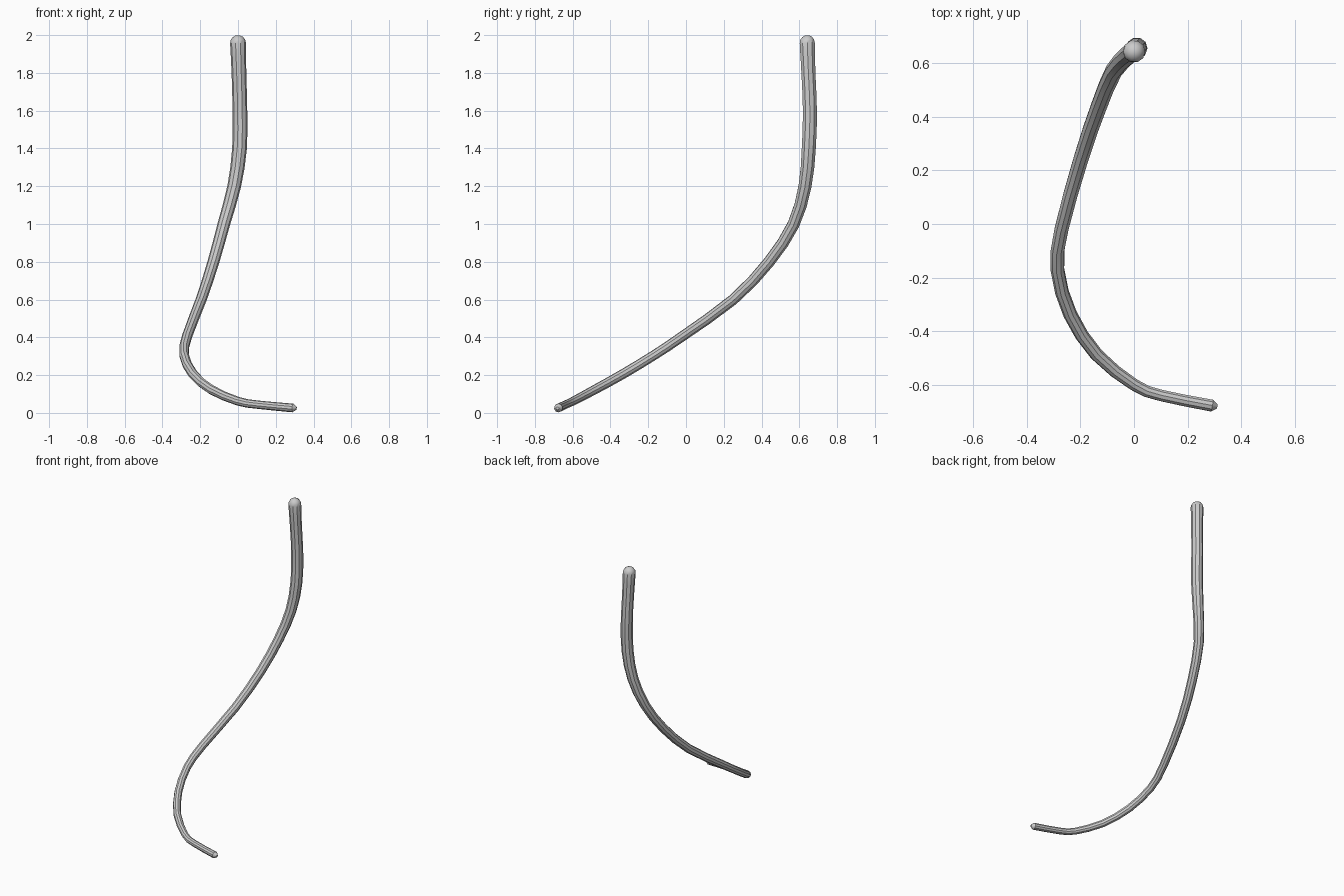
import bpy, bmesh, math
from mathutils import Vector

if "Cube" in bpy.data.objects:
    bpy.data.objects.remove(bpy.data.objects["Cube"])

SIDES = 10

# Centre line of the bent rod, top to tip: x, y, z, radius
PATH = [
    (0.00, 0.642, 1.958, 0.042), (0.005, 0.648, 1.80, 0.039),
    (0.010, 0.656, 1.60, 0.039), (0.008, 0.650, 1.40, 0.039),
    (-0.020, 0.630, 1.20, 0.036), (-0.075, 0.570, 1.00, 0.033),
    (-0.130, 0.440, 0.80, 0.031), (-0.195, 0.250, 0.60, 0.029),
    (-0.270, -0.020, 0.405, 0.027), (-0.285, -0.170, 0.305, 0.026),
    (-0.238, -0.335, 0.205, 0.026), (-0.140, -0.485, 0.122, 0.025),
    (0.000, -0.598, 0.062, 0.023), (0.100, -0.638, 0.044, 0.022),
    (0.290, -0.676, 0.026, 0.023),
]


def spline(p0, p1, p2, p3, t):
    return 0.5 * (2 * p1 + (p2 - p0) * t + (2 * p0 - 5 * p1 + 4 * p2 - p3) * t * t
                  + (3 * p1 - p0 - 3 * p2 + p3) * t ** 3)


# Smooth the path
pts = [Vector(p) for p in PATH]
ext = [2 * pts[0] - pts[1]] + pts + [2 * pts[-1] - pts[-2]]
fine = [spline(*ext[i:i + 4], t) for i in range(len(pts) - 1) for t in (0, 0.5)]
fine.append(pts[-1])
pos = [p.to_3d() for p in fine]
tan = [(pos[min(i + 1, len(pos) - 1)] - pos[max(i - 1, 0)]).normalized()
       for i in range(len(pos))]
stations = [(p, t, f[3]) for p, t, f in zip(pos, tan, fine)]

# Domed top end
dome = []
for a in (75, 50, 25):
    a = math.radians(a)
    dome.append((pos[0] - tan[0] * 0.042 * math.sin(a), tan[0], 0.042 * math.cos(a)))
stations = dome + stations
# Short chamfer at the thin tip
stations.append((pos[-1] + tan[-1] * 0.02, tan[-1], 0.008))

# Sweep rings along the path, carrying the frame along to avoid twist
bm = bmesh.new()
side = Vector((1, 0, 0))
rings = []
for p, t, r in stations:
    side = (side - t * side.dot(t)).normalized()
    up = t.cross(side)
    ring = []
    for k in range(SIDES):
        a = 2 * math.pi * k / SIDES
        ring.append(bm.verts.new(p + r * (math.cos(a) * side + math.sin(a) * up)))
    rings.append(ring)
for a, b in zip(rings, rings[1:]):
    for k in range(SIDES):
        n = (k + 1) % SIDES
        bm.faces.new((a[k], a[n], b[n], b[k]))
bm.faces.new(rings[0][::-1])
bm.faces.new(rings[-1])
bmesh.ops.recalc_face_normals(bm, faces=bm.faces)

mesh = bpy.data.meshes.new("bent_rod")
bm.to_mesh(mesh)
bm.free()
rod = bpy.data.objects.new("bent_rod", mesh)
bpy.context.collection.objects.link(rod)
bpy.context.view_layer.objects.active = rod
rod.select_set(True)
bpy.ops.object.shade_smooth_by_angle(angle=math.radians(35))
